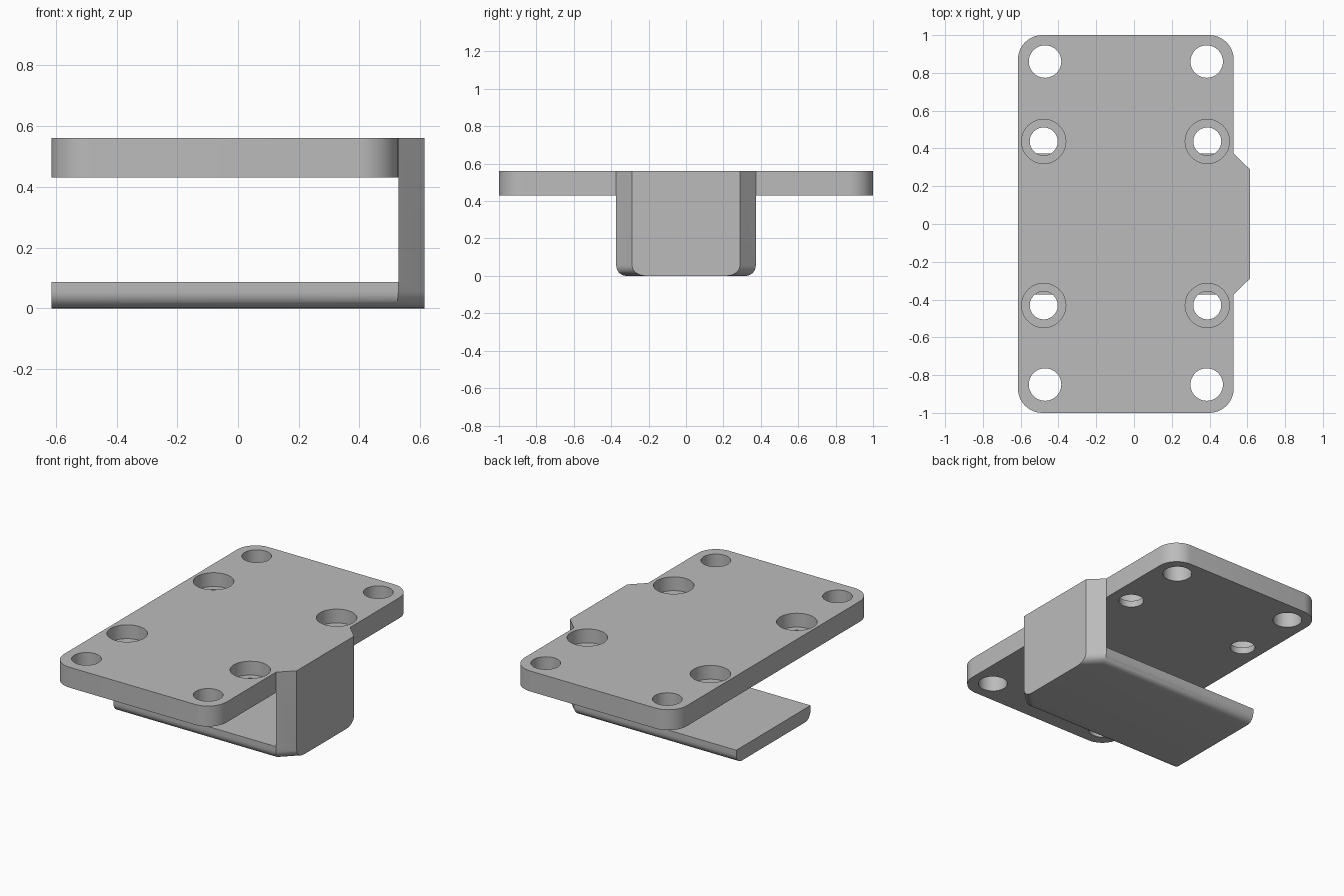
import bpy
import bmesh
from mathutils import Matrix

default = bpy.data.objects.get("Cube")
if default:
    bpy.data.objects.remove(default, do_unlink=True)

BACK, WALL, FACE = -0.615, 0.528, 0.615      # x of rear edge, wall inside, wall outside
TOP, UNDER, TONGUE = 0.56, 0.43, 0.087       # z of plate top, plate underside, tongue top
HALF, FLAT = 0.373, 0.288                    # half widths of bracket and its outer face

grey = bpy.data.materials.new("plain grey")
grey.use_nodes = True
grey.diffuse_color = (0.5, 0.5, 0.5, 1)
grey.node_tree.nodes["Principled BSDF"].inputs["Base Color"].default_value = (0.5, 0.5, 0.5, 1)


def make(name, bm):
    bmesh.ops.recalc_face_normals(bm, faces=bm.faces)
    mesh = bpy.data.meshes.new(name)
    bm.to_mesh(mesh)
    bm.free()
    mesh.materials.append(grey)
    obj = bpy.data.objects.new(name, mesh)
    bpy.context.collection.objects.link(obj)
    return obj


def prism(outline, z0, z1):
    """Extrude a plan outline between two heights."""
    bm = bmesh.new()
    base = bm.faces.new([bm.verts.new((x, y, z0)) for x, y in outline])
    new = bmesh.ops.extrude_face_region(bm, geom=[base])["geom"]
    verts = [v for v in new if isinstance(v, bmesh.types.BMVert)]
    bmesh.ops.translate(bm, verts=verts, vec=(0, 0, z1 - z0))
    return bm


def rectangle(x0, x1, y):
    return [(x0, -y), (x1, -y), (x1, y), (x0, y)]


def round_edges(bm, edges, radius, segments):
    bmesh.ops.bevel(bm, geom=edges, offset=radius, offset_type='OFFSET',
                    segments=segments, profile=0.5, affect='EDGES')


def combine(target, tool, operation):
    tool.hide_render = True
    mod = target.modifiers.new(operation.lower(), 'BOOLEAN')
    mod.operation = operation
    mod.solver = 'EXACT'
    mod.object = tool
    bpy.context.view_layer.objects.active = target
    bpy.ops.object.modifier_apply(modifier=mod.name)
    bpy.data.objects.remove(tool, do_unlink=True)


def drill(target, x, y, radius, z0, z1):
    bm = bmesh.new()
    bmesh.ops.create_cone(bm, cap_ends=True, segments=48, radius1=radius, radius2=radius,
                          depth=z1 - z0, matrix=Matrix.Translation((x, y, (z0 + z1) / 2)))
    combine(target, make("drill", bm), 'DIFFERENCE')


# Bracket: chamfered block with rounded lower side edges
bm = prism([(BACK, -HALF), (WALL, -HALF), (FACE, -FLAT),
            (FACE, FLAT), (WALL, HALF), (BACK, HALF)], 0, TOP)
lower = [e for e in bm.edges
         if all(v.co.z < 0.001 for v in e.verts)
         and abs(e.verts[0].co.x - e.verts[1].co.x) > 0.01]
round_edges(bm, lower, 0.055, 8)
bracket = make("bracket", bm)

# Slot that leaves the lower tongue and the side wall
slot = make("slot", prism(rectangle(BACK - 0.2, WALL, 0.6), TONGUE, UNDER))
combine(bracket, slot, 'DIFFERENCE')

# Mounting plate with rounded corners
bm = prism(rectangle(BACK, WALL, 1), UNDER, TOP)
uprights = [e for e in bm.edges if abs(e.verts[0].co.z - e.verts[1].co.z) > 0.01]
round_edges(bm, uprights, 0.13, 10)
plate = make("mounting_plate", bm)
combine(plate, bracket, 'UNION')
plate.name = "mounting_plate_with_bracket"

# Corner holes and counterbored inner holes
for side in (-1, 1):
    for end in (-1, 1):
        drill(plate, -0.043 + side * 0.428, 0.005 + end * 0.855, 0.086, 0.38, 0.6)
        x, y = -0.045 + side * 0.433, 0.003 + end * 0.434
        drill(plate, x, y, 0.074, 0.38, 0.6)
        drill(plate, x, y, 0.117, UNDER + 0.042, 0.6)

# Smooth the rounded surfaces and keep the edges sharp
bpy.ops.object.select_all(action='DESELECT')
plate.select_set(True)
bpy.context.view_layer.objects.active = plate
bpy.ops.object.shade_smooth_by_angle(angle=0.52)
